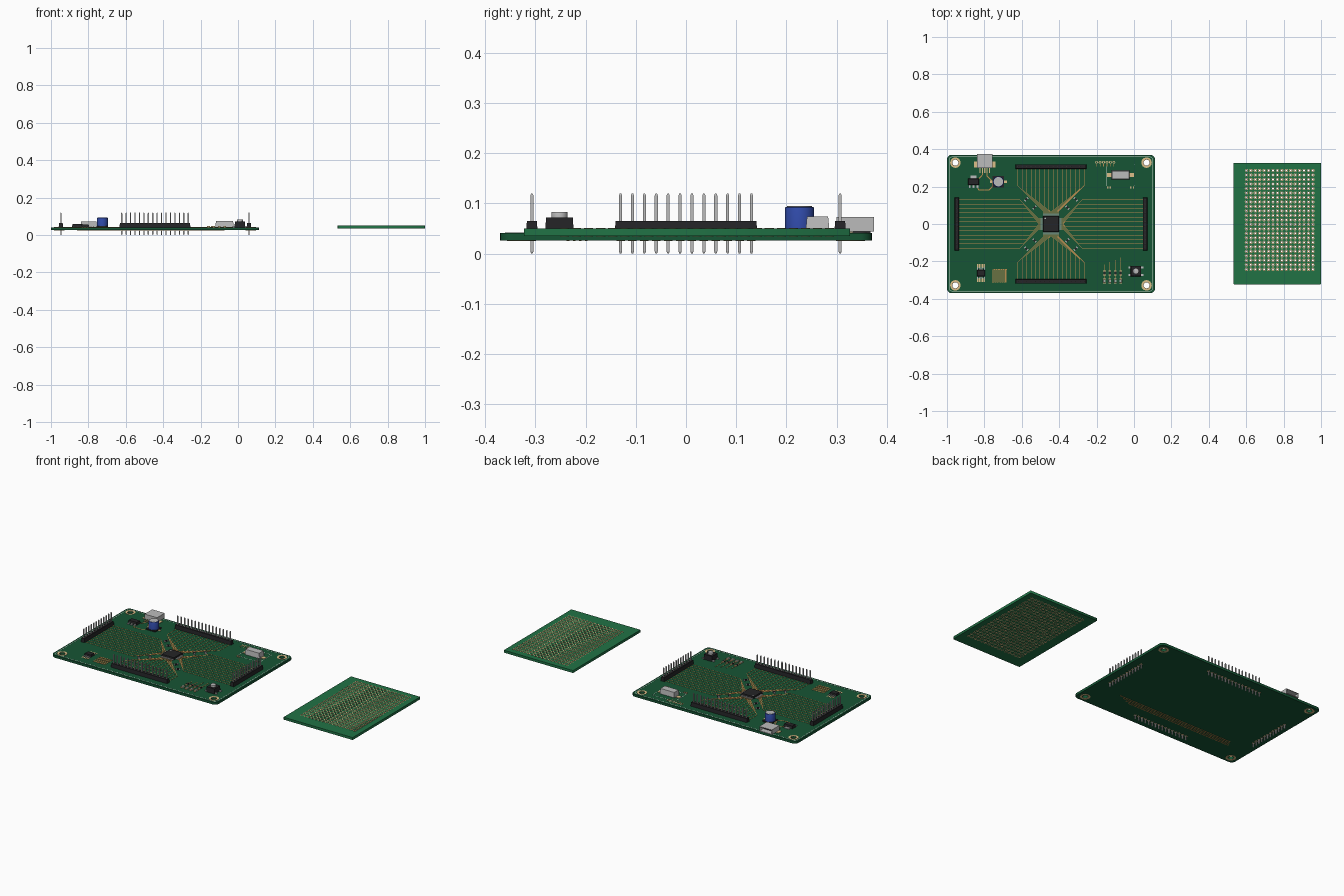
import bpy, bmesh, math
from mathutils import Vector, Matrix

if "Cube" in bpy.data.objects:
    bpy.data.objects.remove(bpy.data.objects["Cube"])

def material(name, r, g, b):
    m = bpy.data.materials.new(name)
    m.diffuse_color = (r, g, b, 1)
    m.use_nodes = True
    m.node_tree.nodes["Principled BSDF"].inputs["Base Color"].default_value = m.diffuse_color
    return m

GREEN = material("board_green", .008, .09, .035)
LIGHT = material("proto_green", .015, .17, .06)
COPPER = material("copper", .50, .27, .08)
GOLD = material("gold", .72, .52, .25)
BLACK = material("black_plastic", .018, .018, .02)
METAL = material("metal", .5, .5, .5)
BLUE = material("blue_sleeve", .03, .07, .4)
WHITE = material("silkscreen", .6, .7, .62)

ZB, ZT = .0265, .041          # main board bottom and top
CX, PITCH = -.444, .0237      # main board centre, pin spacing
CU = .0012                    # copper thickness

def finish(name, bm, mat):
    bmesh.ops.recalc_face_normals(bm, faces=bm.faces)
    me = bpy.data.meshes.new(name)
    bm.to_mesh(me)
    bm.free()
    ob = bpy.data.objects.new(name, me)
    bpy.context.collection.objects.link(ob)
    me.materials.append(mat)
    return ob

def boxes(name, mat, items):
    """items: (cx, cy, z0, z1, sx, sy[, taper[, rotation]])"""
    bm = bmesh.new()
    for it in items:
        cx, cy, z0, z1, sx, sy = it[:6]
        taper = it[6] if len(it) > 6 else 0
        rot = Matrix.Rotation(it[7] if len(it) > 7 else 0, 3, 'Z')
        vs = bmesh.ops.create_cube(bm, size=1)['verts']
        for v in vs:
            t = 2 * taper if v.co.z > 0 else 0
            p = Vector((v.co.x * (sx - t), v.co.y * (sy - t), 0))
            v.co = rot @ p + Vector((cx, cy, z1 if v.co.z > 0 else z0))
    return finish(name, bm, mat)

def cylinder(name, mat, x, y, z0, z1, r, n=32, bevel=0):
    bm = bmesh.new()
    bmesh.ops.create_cone(bm, cap_ends=True, segments=n, radius1=r, radius2=r, depth=z1 - z0,
                          matrix=Matrix.Translation((x, y, (z0 + z1) / 2)))
    if bevel:
        rim = [e for e in bm.edges if all(v.co.z > z1 - 1e-5 for v in e.verts)]
        bmesh.ops.bevel(bm, geom=rim, offset=bevel, segments=2, affect='EDGES', profile=.5)
    ob = finish(name, bm, mat)
    bpy.context.view_layer.objects.active = ob
    ob.select_set(True)
    bpy.ops.object.shade_smooth_by_angle()
    ob.select_set(False)

def circle(x, y, r, n=24):
    return [(x + r * math.cos(2 * math.pi * i / n), y + r * math.sin(2 * math.pi * i / n)) for i in range(n)]

def round_rect(x, y, w, h, r, n=6):
    pts = []
    for q, (sx, sy) in enumerate([(1, 1), (-1, 1), (-1, -1), (1, -1)]):
        for k in range(n + 1):
            a = math.pi / 2 * (q + k / n)
            pts.append((x + sx * (w / 2 - r) + r * math.cos(a), y + sy * (h / 2 - r) + r * math.sin(a)))
    return pts

def plate(name, mat, loops, z0, z1):
    """Flat plate from outlines; inner outlines become holes."""
    cu = bpy.data.curves.new(name, 'CURVE')
    cu.dimensions, cu.fill_mode, cu.extrude = '2D', 'BOTH', (z1 - z0) / 2
    for pts in loops:
        s = cu.splines.new('POLY')
        s.points.add(len(pts) - 1)
        for p, c in zip(s.points, pts):
            p.co = (c[0], c[1], 0, 1)
        s.use_cyclic_u = True
    ob = bpy.data.objects.new(name, cu)
    ob.location.z = (z0 + z1) / 2
    bpy.context.collection.objects.link(ob)
    cu.materials.append(mat)
    bpy.context.view_layer.objects.active = ob
    ob.select_set(True)
    bpy.ops.object.convert(target='MESH')
    bpy.context.object.select_set(False)

def traces(name, paths, w, z0, z1, mat=COPPER):
    """Mitred copper ribbons along 2D paths."""
    bm = bmesh.new()
    for path in paths:
        P = [Vector(p) for p in path]
        prev = None
        for i, p in enumerate(P):
            a = (p - P[i - 1]).normalized() if i else (P[1] - p).normalized()
            b = (P[i + 1] - p).normalized() if i < len(P) - 1 else a
            d = (a + b).normalized()
            n = Vector((-d.y, d.x)) * (w / 2 / max(.3, d.dot(a)))
            ring = [bm.verts.new((p.x + s * n.x, p.y + s * n.y, z)) for s, z in
                    [(1, z0), (1, z1), (-1, z1), (-1, z0)]]
            if prev:
                for k in range(4):
                    bm.faces.new((prev[k], prev[k - 1], ring[k - 1], ring[k]))
            else:
                bm.faces.new(ring)
            prev = ring
        bm.faces.new(prev)
    return finish(name, bm, mat)

# Main board with four plated mounting holes
corners = [(CX + sx * .511, sy * .328) for sx in (-1, 1) for sy in (-1, 1)]
plate("main_board", GREEN, [round_rect(CX, 0, 1.112, .74, .025)] + [circle(x, y, .016) for x, y in corners], ZB, ZT)
for side, z0, z1 in (("top", ZT, ZT + CU), ("bottom", ZB - CU, ZB)):
    plate("mounting_ring_" + side, GOLD,
          [circle(x, y, r) for x, y in corners for r in (.028, .016)], z0, z1)
plate("silkscreen_border", WHITE, [round_rect(CX, 0, 1.092, .72, .018), round_rect(CX, 0, 1.087, .715, .016)], ZT, ZT + .0006)

# Pin headers on all four sides, with fan-out traces and chip legs
fan, legs, pads = [], [], []
for name, n, ang, dist in (("right", 12, 0, .503), ("back", 16, 90, .307), ("left", 12, 180, .503), ("front", 16, 270, .307)):
    a = math.radians(ang)
    c, s = round(math.cos(a)), round(math.sin(a))
    place = lambda u, v: (CX + u * c - v * s, u * s + v * c)
    x, y = place(dist, 0)
    boxes("header_" + name, BLACK, [(x, y, ZT, ZT + .0235, PITCH, PITCH * n, .002, a)])
    pins = []
    for i in range(n):
        v, t = (i - (n - 1) / 2) * PITCH, (i - (n - 1) / 2) * .0051
        px, py = place(dist, v)
        pins += [(px, py, .004, .116, .006, .006), (px, py, .116, .12, .006, .006, .0015),
                 (px, py, .004, 0, .006, .006, .0015)]
        pads.append(circle(px, py, .0085, 12))
        fan.append([place(dist, v), place(.066 + abs(v - t), v), place(.066, t), place(.05, t)])
        lx, ly = place(.049, t)
        legs.append((lx, ly, ZT + CU, ZT + .0035, .014, .0028, 0, a))
    boxes("pins_" + name, METAL, pins)
traces("fanout_traces", fan, .0026, ZT, ZT + CU)
plate("pin_pads_bottom", GOLD, pads, ZB - CU, ZB)

# Central controller chip
boxes("controller_chip", BLACK, [(CX, 0, ZT + .001, ZT + .0125, .086, .086, .002)])
boxes("controller_legs", METAL, legs)
cylinder("chip_pin_mark", METAL, CX - .03, .03, ZT + .012, ZT + .0129, .004, 16)

# Decoupling capacitors on the diagonals around the chip
bodies, ends = [], []
for sx in (-1, 1):
    for sy in (-1, 1):
        r = math.atan2(sy, sx) + math.pi / 2
        for k in (-.022, .022):
            x, y = CX + sx * .11 + k * sx, sy * .11 + k * sy
            bodies.append((x, y, ZT, ZT + .007, .013, .01, 0, r))
            for e in (-.009, .009):
                ends.append((x + e * math.cos(r), y + e * math.sin(r), ZT, ZT + .0075, .006, .011, 0, r))
boxes("decoupling_capacitors", BLACK, bodies)
boxes("decoupling_capacitor_ends", METAL, ends)

# USB socket: hollow metal shell with tongue, pins and tracks
ux, uy, uz = -.798, .337, ZT + .003
boxes("usb_shell", METAL, [(ux, uy, uz + .026, uz + .029, .084, .074), (ux, uy, uz, uz + .003, .084, .074),
      (ux - .0405, uy, uz, uz + .029, .003, .074), (ux + .0405, uy, uz, uz + .029, .003, .074),
      (ux, uy - .0355, uz, uz + .029, .084, .003)])
boxes("usb_tongue", BLACK, [(ux, uy - .008, uz + .011, uz + .017, .056, .05), (ux, uy, ZT, uz, .07, .06)])
boxes("usb_pins", GOLD, [(ux + (i - 2) * .013, .288, ZT, ZT + .004, .006, .03) for i in range(5)] +
      [(ux + s * .05, .318, ZT, ZT + .003, .016, .03) for s in (-1, 1)])

# Electrolytic capacitor
boxes("capacitor_base", BLACK, [(-.725, .226, ZT, ZT + .006, .062, .062)])
boxes("capacitor_pads", GOLD, [(-.725 + s * .036, .226, ZT, ZT + .003, .018, .012) for s in (-1, 1)])
cylinder("capacitor_can", BLUE, -.725, .226, ZT + .006, .093, .029, 32, .003)
cylinder("capacitor_top", METAL, -.725, .226, .092, .0945, .025)

# Voltage regulator and small driver chip
boxes("regulator_body", BLACK, [(-.858, .226, ZT + .001, ZT + .017, .06, .036, .003)])
boxes("regulator_legs", METAL, [(-.858 + i * .021, .202, ZT, ZT + .005, .009, .018) for i in (-1, 0, 1)] +
      [(-.858, .25, ZT, ZT + .005, .032, .016)])
boxes("driver_chip", BLACK, [(-.818, -.262, ZT + .001, ZT + .014, .044, .036, .002)])
boxes("driver_legs", METAL, [(-.818 + (i - 1.5) * .012, -.262 + s * .024, ZT, ZT + .005, .005, .016)
      for i in range(4) for s in (-1, 1)])
boxes("driver_pads", GOLD, [(-.818 + (i - 1.5) * .012, -.262 + s * .037, ZT, ZT + CU, .007, .02)
      for i in range(4) for s in (-1, 1)])
traces("power_traces", [[(ux - .013, .28), (ux - .013, .262), (-.83, .242)],
       [(-.837, .196), (-.83, .182), (-.775, .182), (-.757, .2), (-.757, .222)],
       [(ux + .013, .28), (ux + .013, .255), (-.76, .23)]], .005, ZT, ZT + CU)

# Serpentine track
snake = []
for i in range(13):
    x = -.757 + i * .0064
    snake += [(x, -.243), (x, -.312)] if i % 2 == 0 else [(x, -.312), (x, -.243)]
traces("serpentine_trace", [snake], .0036, ZT, ZT + CU)

# Crystal with pads and printed frame
boxes("crystal_can", METAL, [(-.072, .262, ZT + .002, .074, .098, .048, .003)])
boxes("crystal_base", GOLD, [(-.072 + s * .055, .262, ZT, ZT + .003, .034, .022) for s in (-1, 1)])
plate("crystal_frame", WHITE, [round_rect(-.072, .262, .152, .12, .004), round_rect(-.072, .262, .147, .115, .002)], ZT, ZT + .0006)
boxes("load_capacitors", GOLD, [(-.072 + s * .062 + k, .196, ZT, ZT + .006, .007, .01) for s in (-1, 1) for k in (-.007, .007)])

# Six-way programming pads
plate("programming_pads", GOLD, [circle(-.2 + i * .0185, .33, r, 16) for i in range(6) for r in (.0075, .0035)], ZT, ZT + CU)
traces("programming_traces", [[(-.2 + i * .0185, .322), (-.2 + i * .0185, .308)] for i in range(6)], .003, ZT, ZT + CU)

# Indicator lights and resistors in four columns
cols = [-.158, -.129, -.1, -.071]
boxes("led_lenses", WHITE, [(x, -.305, ZT, ZT + .008, .013, .014, .001) for x in cols])
boxes("resistors", BLACK, [(x, -.262, ZT, ZT + .006, .011, .014) for x in cols])
boxes("led_and_resistor_ends", GOLD, [(x, y + s * .0105, ZT, ZT + .006, .014, .007)
      for x in cols for y in (-.305, -.262) for s in (-1, 1)])
traces("led_traces", [[(x, -.295), (x, -.18 - .012 * (3 - i))] for i, x in enumerate(cols)], .0032, ZT, ZT + CU)

# Push button
boxes("button_body", BLACK, [(.01, -.252, ZT, .072, .056, .056, .001)])
boxes("button_legs", METAL, [(.01 + sx * .033, -.252 + sy * .02, ZT, ZT + .006, .014, .01) for sx in (-1, 1) for sy in (-1, 1)])
cylinder("button_cap", METAL, .01, -.252, .072, .083, .016, 32, .001)

# Parallel bus tracks on the underside
traces("underside_bus", [[(-.86 + .006 * i, -.235 + .012 * i), (-.071 - .029 * (3 - i), -.235 + .012 * i)]
       for i in range(4)], .005, ZB - CU, ZB)

# Prototyping board with a grid of plated holes
px0, w, h, z0, z1 = .766, .466, .65, .035, .05
holes = [(.601 + i * PITCH, -.242 + j * .024) for i in range(16) for j in range(23)]
holes = [(x, y) for x, y in holes if x < .97]
plate("proto_board", LIGHT, [round_rect(px0, .002, w, h, .002, 1)] + [circle(x, y, .0048, 8) for x, y in holes], z0, z1)
for side, a, b in (("top", z1, z1 + CU), ("bottom", z0 - CU, z0)):
    plate("proto_pads_" + side, GOLD, [circle(x, y, r, n) for x, y in holes for r, n in ((.0092, 12), (.0048, 8))], a, b)
